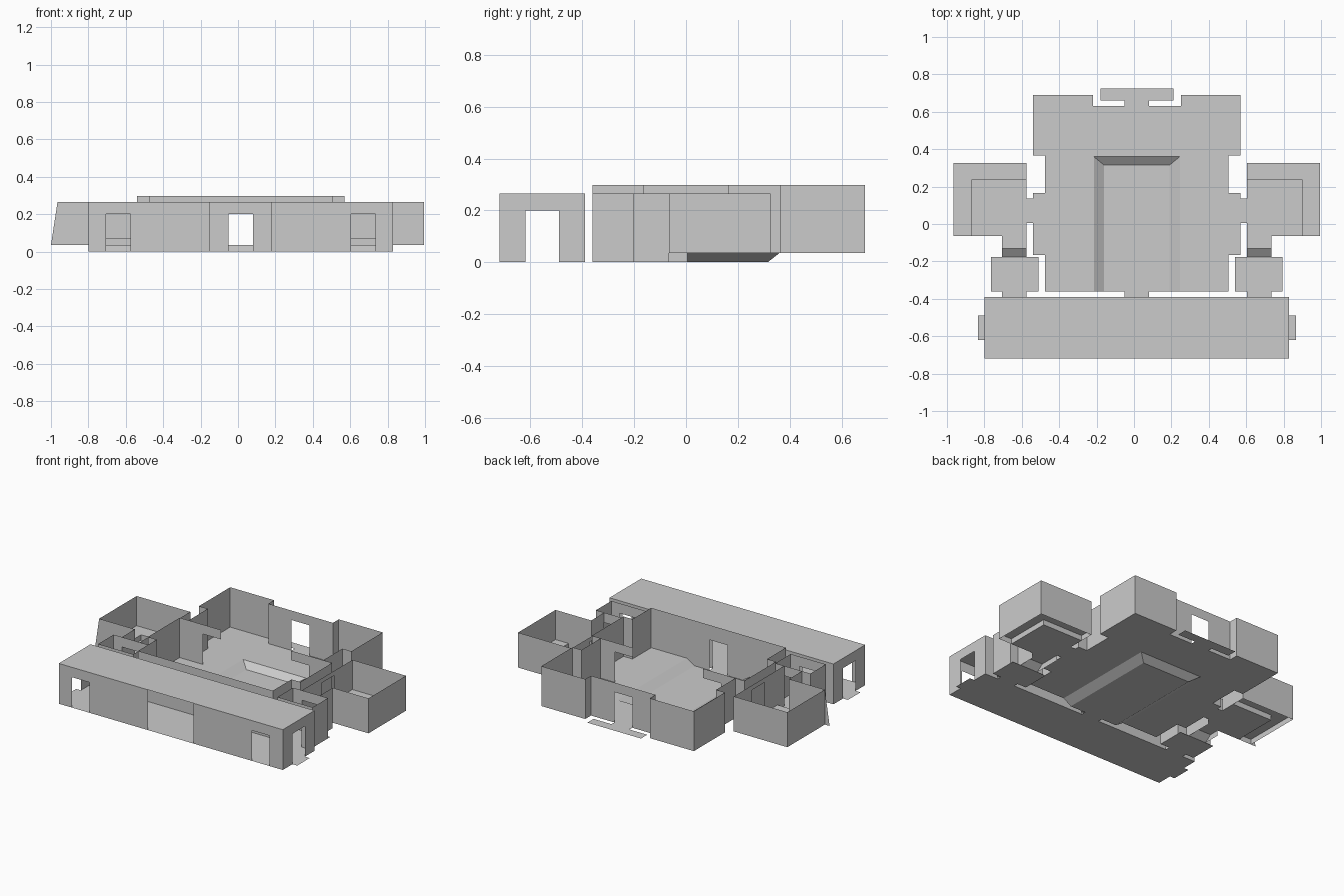
import bpy, bmesh
from mathutils import Vector

if "Cube" in bpy.data.objects:
    bpy.data.objects.remove(bpy.data.objects["Cube"])

CX = 0.015            # plan is symmetric about this x
F, TOP, HALL = 0.035, 0.265, 0.297   # raised floor, low wall top, hall wall top
DOOR = 0.2


def make(name, faces, both=True):
    """One sheet-surface object; faces are drawn on the right half and mirrored."""
    bm = bmesh.new()
    for s in ((1, -1) if both else (1,)):
        for f in faces:
            pts = f if s == 1 else f[::-1]
            bm.faces.new([bm.verts.new((CX + s * x, y, z)) for x, y, z in pts])
    bmesh.ops.remove_doubles(bm, verts=bm.verts, dist=1e-4)
    me = bpy.data.meshes.new(name)
    bm.to_mesh(me)
    bm.free()
    ob = bpy.data.objects.new(name, me)
    bpy.context.collection.objects.link(ob)
    return ob


def flat(pts, z):
    return [(x, y, z) for x, y in pts]


def rect(x0, x1, y0, y1, z):
    return flat([(x0, y0), (x1, y0), (x1, y1), (x0, y1)], z)


def wall(p, q, z0, z1, doors=()):
    """Upright sheet from p to q; doors are (start, end, top) along its length."""
    p, q = Vector(p), Vector(q)
    d, n = (q - p).normalized(), (q - p).length
    out = []

    def panel(a, b, lo, hi):
        if b - a > 1e-4 and hi - lo > 1e-4:
            u, v = p + d * a, p + d * b
            out.append([(*u, lo), (*v, lo), (*v, hi), (*u, hi)])
    at = 0
    for a, b, t in doors:
        panel(at, a, z0, z1)
        panel(a, b, t, z1)
        at = b
    panel(at, n, z0, z1)
    return out


def walls(pts, z0, z1, doors=None):
    out = []
    for i in range(len(pts) - 1):
        out += wall(pts[i], pts[i + 1], z0, z1, (doors or {}).get(i, ()))
    return out


# front corridor: floor, ceiling and walls with door openings
make("corridor_floor", [rect(0, 0.815, -0.72, -0.39, 0)])
make("corridor_ceiling", [rect(0, 0.815, -0.72, -0.39, TOP)])
side_door = (0.59, 0.72, DOOR)
make("corridor_walls", walls(
    [(0, -0.72), (0.815, -0.72), (0.815, -0.39)], 0, TOP,
    {0: [(0, 0.165, TOP), side_door], 1: [(0.10, 0.23, DOOR)]})
    + wall((0, -0.39), (0.815, -0.39), 0, TOP, [(0, 0.065, DOOR), side_door]))

# door sills between the rooms
make("door_sills", [
    rect(0.815, 0.85, -0.62, -0.49, 0),
    rect(0, 0.065, -0.39, -0.36, 0),
    rect(0.59, 0.72, -0.39, -0.36, 0),
    rect(0.555, 0.59, 0.005, 0.135, F),
    rect(0, 0.065, 0.63, 0.66, F),
])
make("back_landing", [rect(0, 0.195, 0.66, 0.725, F)])

# main hall: raised floor around a sunken area with sloped banks
outline = [(0.23, -0.36), (0.49, -0.36), (0.49, -0.165), (0.555, -0.165),
           (0.555, 0.165), (0.49, 0.165), (0.49, 0.365), (0.555, 0.365),
           (0.555, 0.69), (0.235, 0.69), (0.235, 0.63), (0, 0.63)]
make("hall_floor", [flat(outline + [(0, 0.36), (0.23, 0.36)], F)])
make("hall_sunken_floor", [rect(0, 0.175, -0.36, 0.315, 0)])
make("hall_banks", [
    [(0.175, -0.36, 0), (0.23, -0.36, F), (0.23, 0.36, F), (0.175, 0.315, 0)],
    [(0, 0.315, 0), (0.175, 0.315, 0), (0.23, 0.36, F), (0, 0.36, F)],
])
hall = walls(outline[1:], F, HALL,
             {3: [(0.17, 0.30, DOOR + F)], 9: [(0.17, 0.235, DOOR + F)]})
hall += wall((0, -0.36), (0.49, -0.36), F, HALL, [(0, 0.065, DOOR)])
hall.append([(0.065, -0.36, 0), (0.175, -0.36, 0), (0.23, -0.36, F), (0.065, -0.36, F)])
make("hall_walls", hall)

# small vestibules behind the corridor ends
make("vestibule_floor", [rect(0.525, 0.78, -0.36, -0.176, 0)])
gap = [(0.065, 0.195, DOOR)]
make("vestibule_walls",
     walls([(0.525, -0.2), (0.525, -0.36), (0.78, -0.36), (0.78, -0.2)], 0, TOP, {1: gap})
     + wall((0.525, -0.2), (0.78, -0.2), 0, TOP, gap))

# ramps up to the side rooms
make("ramp", [[(0.59, -0.176, 0), (0.72, -0.176, 0), (0.72, -0.13, F), (0.59, -0.13, F)],
              rect(0.59, 0.72, -0.13, -0.065, F)])

# side rooms with an L-shaped ledge along the outer walls
L = 0.07
make("side_room_floor", [rect(0.59, 0.885, -0.065, 0.235, F)])
make("side_room_ledge",
     [flat([(0.885, -0.065), (0.98, -0.065), (0.98, 0.325), (0.59, 0.325),
            (0.59, 0.235), (0.885, 0.235)], L)]
     + walls([(0.59, 0.235), (0.885, 0.235), (0.885, -0.065)], F, L))
make("side_room_walls",
     walls([(0.98, -0.065), (0.98, 0.325), (0.59, 0.325), (0.59, 0.005)], F, TOP,
           {2: [(0.19, 0.32, DOOR + F)]})
     + wall((0.59, 0.005), (0.59, -0.2), 0, TOP)
     + wall((0.72, -0.2), (0.72, -0.065), 0, TOP))

# side room front walls; the left one flares outwards at its foot
for name, s, foot in (("right_room_front_wall", 1, 0.98), ("left_room_front_wall", -1, 1.015)):
    make(name, [[(s * 0.72, -0.065, F), (s * foot, -0.065, F),
                 (s * 0.98, -0.065, TOP), (s * 0.72, -0.065, TOP)]], both=False)
